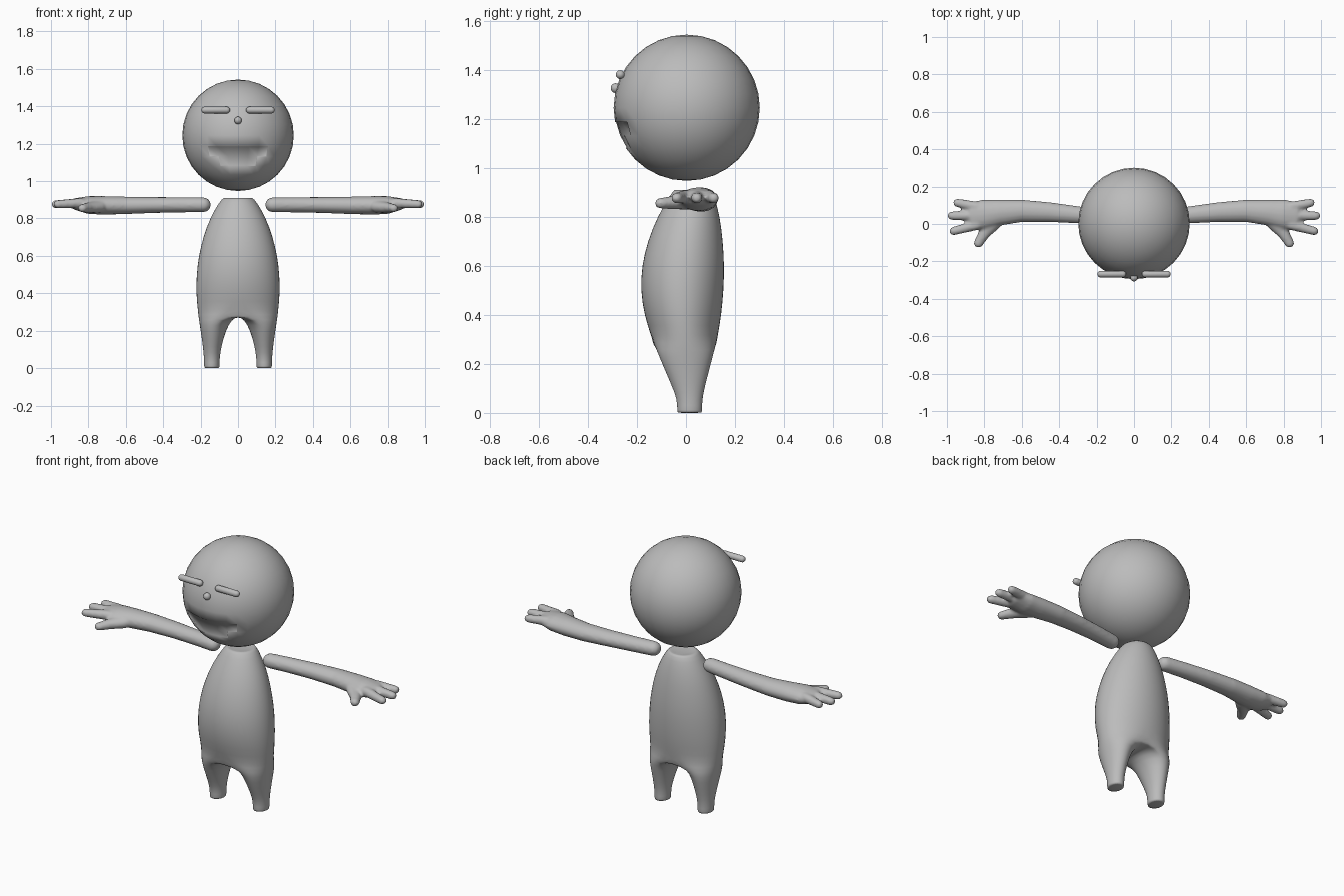
import bpy, bmesh
from math import sin, cos, pi, radians
from mathutils import Vector

cube = bpy.data.objects.get("Cube")
if cube:
    bpy.data.objects.remove(cube, do_unlink=True)

grey = bpy.data.materials.new("plain_grey")
grey.use_nodes = True
grey.diffuse_color = (0.5, 0.5, 0.5, 1)
grey.node_tree.nodes["Principled BSDF"].inputs["Base Color"].default_value = (0.5, 0.5, 0.5, 1)


def finish(name, bm, mirror=False):
    """Turn a bmesh into a smooth grey object, optionally mirrored across x."""
    bmesh.ops.recalc_face_normals(bm, faces=bm.faces[:])
    for f in bm.faces:
        f.smooth = True
    mesh = bpy.data.meshes.new(name)
    bm.to_mesh(mesh)
    bm.free()
    mesh.materials.append(grey)
    obj = bpy.data.objects.new(name, mesh)
    bpy.context.collection.objects.link(obj)
    if mirror:
        mod = obj.modifiers.new("Mirror", "MIRROR")
        mod.use_clip = True
        mod.merge_threshold = 0.0005
    return obj


def bridge(bm, a, b, closed=True):
    n = len(a)
    for i in range(n if closed else n - 1):
        j = (i + 1) % n
        bm.faces.new((a[i], a[j], b[j], b[i]))


def tube(bm, stations, sides=16):
    """Round-ended tube; each station is (x, y, z, half width, half height)."""
    pts = [Vector(s[:3]) for s in stations]
    rings = []

    def ring(p, d, w, h):
        side = Vector((-d.y, d.x, 0))
        up = d.cross(side)
        rings.append([bm.verts.new(p + side * w * cos(t) + up * h * sin(t))
                      for t in (2 * pi * k / sides for k in range(sides))])

    last = len(pts) - 1
    for i, (p, s) in enumerate(zip(pts, stations)):
        d = (pts[min(i + 1, last)] - pts[max(i - 1, 0)]).normalized()
        w, h = s[3:]
        steps = [radians(a) for a in (75, 50, 25)]
        if i == 0:
            for a in steps:
                ring(p - d * h * sin(a), d, w * cos(a), h * cos(a))
        ring(p, d, w, h)
        if i == last:
            for a in reversed(steps):
                ring(p + d * h * sin(a), d, w * cos(a), h * cos(a))
    for a, b in zip(rings, rings[1:]):
        bridge(bm, a, b)
    bm.faces.new(rings[0])
    bm.faces.new(rings[-1])


# Head: sphere with a shallow smile pressed into the lower front
bm = bmesh.new()
bmesh.ops.create_uvsphere(bm, u_segments=32, v_segments=16, radius=0.298)
smile = []
for f in bm.faces:
    c = f.calc_center_median()
    upper = -0.11 < c.z < -0.06 and abs(c.x) < 0.15
    lower = -0.16 < c.z < -0.11 and abs(c.x) < 0.10
    if c.y < 0 and (upper or lower):
        smile.append(f)
bmesh.ops.inset_region(bm, faces=smile, thickness=0.003, depth=-0.004)
head = finish("head", bm)
head.location = (0, 0.003, 1.245)

# Eyes and nose
bm = bmesh.new()
tube(bm, [(0.06, -0.268, 1.38, 0.018, 0.018), (0.178, -0.268, 1.38, 0.018, 0.018)])
finish("eyes", bm, mirror=True)
bm = bmesh.new()
bmesh.ops.create_uvsphere(bm, u_segments=16, v_segments=10, radius=0.02)
finish("nose", bm).location = (0, -0.287, 1.325)

# Body: half torso flowing into one leg, mirrored
HALF = 12
torso = [  # height, half width, front y, back y
    (0.915, 0.075, -0.045, 0.10), (0.89, 0.10, -0.065, 0.115),
    (0.80, 0.152, -0.118, 0.14), (0.70, 0.188, -0.158, 0.152),
    (0.60, 0.212, -0.182, 0.158), (0.50, 0.224, -0.187, 0.155),
    (0.40, 0.226, -0.172, 0.146), (0.31, 0.217, -0.142, 0.13)]
legs = [  # inner x, outer x, front y, back y, inner z, outer z
    (0.032, 0.210, -0.122, 0.118, 0.262, 0.26),
    (0.066, 0.200, -0.098, 0.102, 0.20, 0.20),
    (0.090, 0.187, -0.058, 0.078, 0.11, 0.11),
    (0.098, 0.182, -0.036, 0.066, 0.055, 0.055),
    (0.099, 0.181, -0.036, 0.066, 0.003, 0.003),
    (0.100, 0.180, -0.035, 0.065, 0.0, 0.0)]
bm = bmesh.new()
angles = [-pi / 2 + pi * k / HALF for k in range(2 * HALF)]
rings = []
for z, w, front, back in torso:
    mid, depth = (front + back) / 2, (back - front) / 2
    rings.append([bm.verts.new((w * cos(t) if 0 < k < HALF else 0, mid + depth * sin(t), z))
                  for k, t in enumerate(angles[:HALF + 1])])
for a, b in zip(rings, rings[1:]):
    bridge(bm, a, b, closed=False)

# Slightly dished neck
dish = [bm.verts.new((v.co.x * 0.8, 0.028 + (v.co.y - 0.028) * 0.8, 0.905)) for v in rings[0]]
bridge(bm, rings[0], dish, closed=False)
bm.faces.new(dish)

# Leg, starting from the torso rim and the crotch line
hip = rings[-1]
front, back = hip[0].co.y, hip[-1].co.y
crotch = [bm.verts.new((0, (front + back) / 2 + (back - front) / 2 * sin(t), 0.275))
          for t in angles[HALF + 1:]]
previous = hip + crotch
for xi, xo, front, back, zi, zo in legs:
    ring = []
    for t in angles:
        blend = (1 + cos(t)) / 2
        ring.append(bm.verts.new((xi + (xo - xi) * blend,
                                  (front + back) / 2 + (back - front) / 2 * sin(t),
                                  zi + (zo - zi) * blend)))
    bridge(bm, previous, ring)
    previous = ring
bm.faces.new(previous)
body = finish("body", bm, mirror=True)
body.modifiers.new("Subdivision", "SUBSURF").levels = 1

# Arms: tapered arm, three fingers and a thumb fused into one skin
bm = bmesh.new()
tube(bm, [(0.185, 0.035, 0.873, 0.042, 0.040), (0.30, 0.049, 0.873, 0.046, 0.041),
          (0.45, 0.063, 0.872, 0.053, 0.043), (0.60, 0.070, 0.870, 0.060, 0.047),
          (0.72, 0.061, 0.870, 0.070, 0.050), (0.80, 0.050, 0.872, 0.080, 0.048),
          (0.86, 0.044, 0.877, 0.076, 0.034)])
for x, y, tip_x, tip_y in [(0.84, 0.092, 0.945, 0.113), (0.84, 0.045, 0.975, 0.044),
                           (0.84, -0.005, 0.965, -0.038)]:
    tube(bm, [(x, y, 0.882, 0.028, 0.028), (tip_x, tip_y, 0.876, 0.023, 0.022)], 12)
tube(bm, [(0.75, 0.01, 0.862, 0.045, 0.034), (0.80, -0.05, 0.858, 0.032, 0.028),
          (0.833, -0.105, 0.855, 0.025, 0.022)], 12)
arms = finish("arms", bm)
fuse = arms.modifiers.new("Fuse", "REMESH")
fuse.mode = "VOXEL"
fuse.voxel_size = 0.008
fuse.use_smooth_shade = True
soften = arms.modifiers.new("Soften", "SMOOTH")
soften.factor = 0.5
soften.iterations = 5
arms.modifiers.new("Mirror", "MIRROR")
